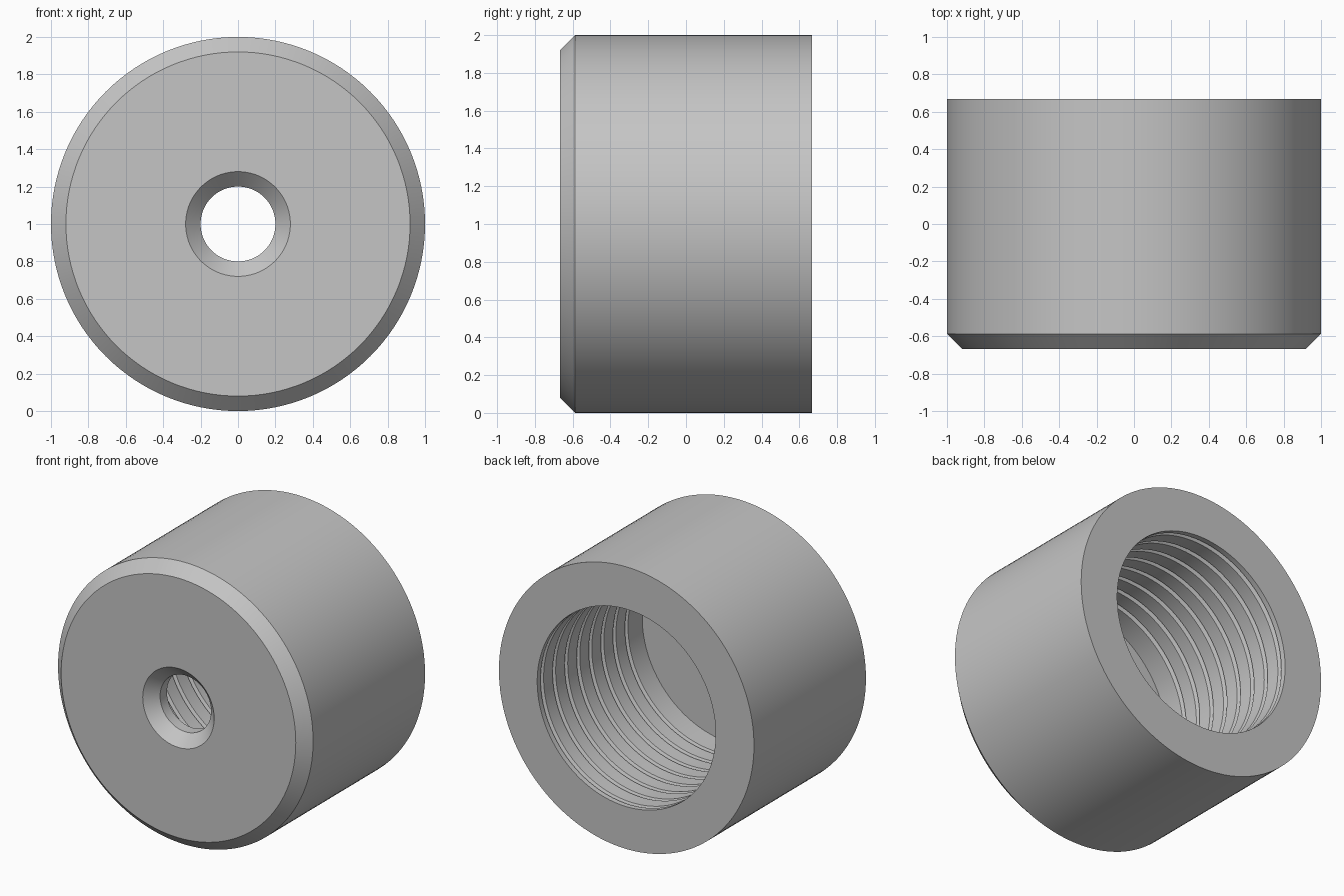
import bpy, bmesh, math

cube = bpy.data.objects.get("Cube")
if cube:
    bpy.data.objects.remove(cube, do_unlink=True)

SEGMENTS = 128
FRONT, BACK, FLOOR = -0.667, 0.667, -0.51
OUTER, BORE, HOLE, CHAMFER = 1.0, 0.70, 0.20, 0.08
PITCH, GROOVE = 0.135, 0.034

# Plain grey metal
metal = bpy.data.materials.new("grey_metal")
metal.use_nodes = True
colour = (0.56, 0.56, 0.56, 1)
metal.diffuse_color = colour
metal.node_tree.nodes["Principled BSDF"].inputs["Base Color"].default_value = colour

# Closed section as (radius, y): chamfered outside, then the bore from the back
profile = [
    (HOLE, FRONT + CHAMFER), (HOLE + CHAMFER, FRONT),
    (OUTER - CHAMFER, FRONT), (OUTER, FRONT + CHAMFER),
    (OUTER, BACK), (BORE, BACK),
]
# Thread grooves cut into the bore wall
for i in range(8):
    y = BACK - 0.055 - i * PITCH
    profile += [(BORE, y + GROOVE / 2), (BORE + GROOVE, y), (BORE, y - GROOVE / 2)]
# Bore floor, leading back to the small through hole
profile += [(BORE, FLOOR), (HOLE, FLOOR)]

# Revolve the section around the y axis
bm = bmesh.new()
rings = []
for s in range(SEGMENTS):
    a = math.tau * s / SEGMENTS
    rings.append([bm.verts.new((r * math.cos(a), y, 1 + r * math.sin(a))) for r, y in profile])
for s in range(SEGMENTS):
    here, after = rings[s], rings[(s + 1) % SEGMENTS]
    for k in range(len(profile)):
        n = (k + 1) % len(profile)
        bm.faces.new((here[k], here[n], after[n], after[k]))
bmesh.ops.recalc_face_normals(bm, faces=bm.faces)

mesh = bpy.data.meshes.new("threaded_bushing")
bm.to_mesh(mesh)
bm.free()
mesh.materials.append(metal)
bushing = bpy.data.objects.new("threaded_bushing", mesh)
bpy.context.collection.objects.link(bushing)

# Smooth round walls with crisp rims
bpy.ops.object.select_all(action="DESELECT")
bushing.select_set(True)
bpy.context.view_layer.objects.active = bushing
bpy.ops.object.shade_smooth_by_angle(angle=math.radians(25))
